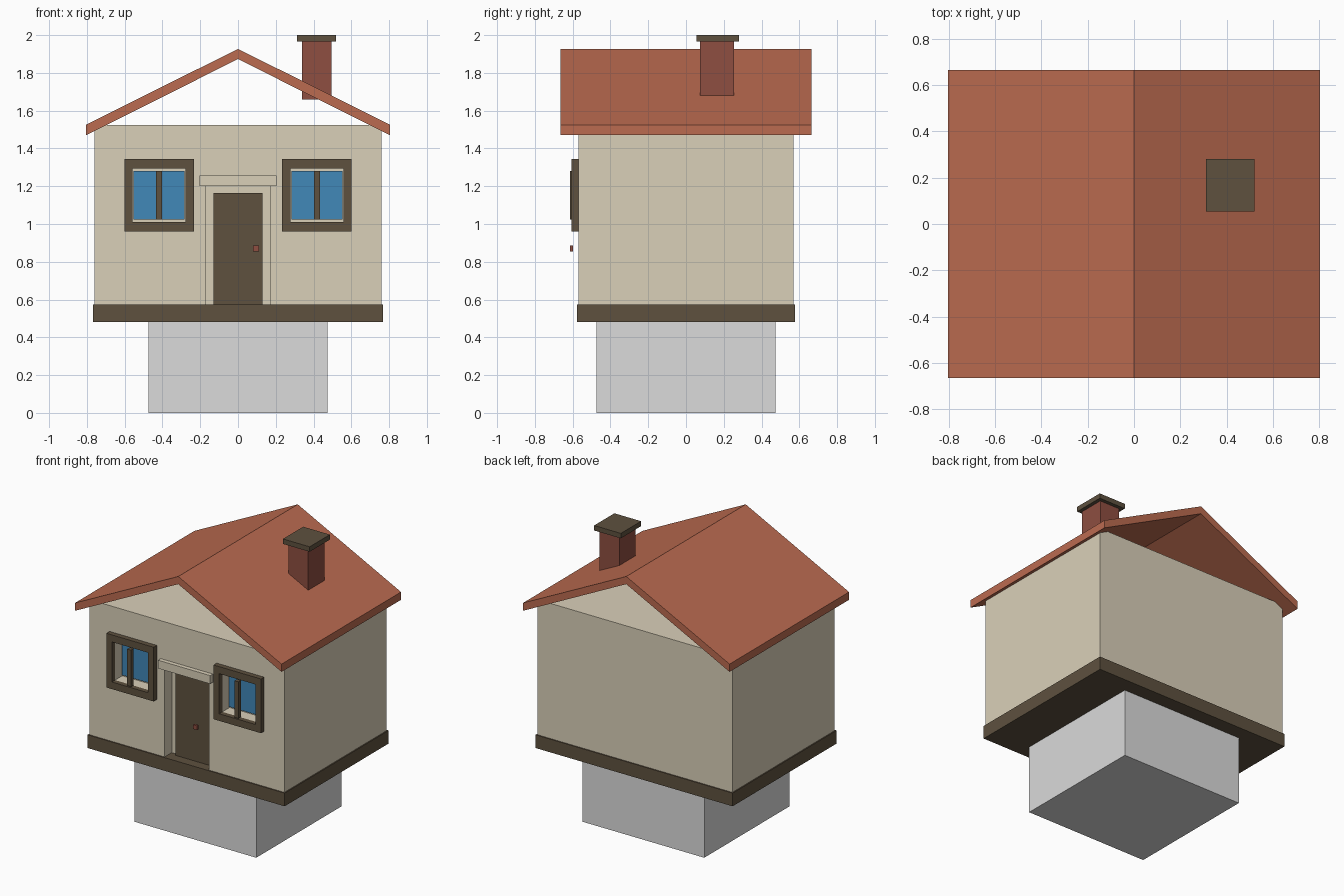
import bpy

if "Cube" in bpy.data.objects:
    bpy.data.objects.remove(bpy.data.objects["Cube"])


def linear(c):
    c /= 255
    return c / 12.92 if c <= 0.04045 else ((c + 0.055) / 1.055) ** 2.4


def material(name, rgb):
    m = bpy.data.materials.new(name)
    m.diffuse_color = (*[linear(c) for c in rgb], 1)
    m.use_nodes = True
    m.node_tree.nodes["Principled BSDF"].inputs["Base Color"].default_value = m.diffuse_color
    return m


GREY = material("pedestal grey", (219, 219, 219))
BEIGE = material("wall beige", (218, 208, 185))
BROWN = material("dark brown", (94, 81, 63))
TERRACOTTA = material("roof terracotta", (187, 107, 80))
BRICK = material("brick red", (142, 78, 65))
BLUE = material("glass blue", (65, 136, 185))


def mesh_object(name, verts, faces, mat):
    me = bpy.data.meshes.new(name)
    me.from_pydata(verts, [], faces)
    me.materials.append(mat)
    ob = bpy.data.objects.new(name, me)
    bpy.context.collection.objects.link(ob)
    return ob


def prism(name, profile, y0, y1, mat):
    """Extrude an xz profile (counter-clockwise from the front) along y."""
    n = len(profile)
    verts = [(x, y, z) for y in (y0, y1) for x, z in profile]
    faces = [tuple(range(n)), tuple(range(2 * n - 1, n - 1, -1))]
    faces += [(i, i + n, (i + 1) % n + n, (i + 1) % n) for i in range(n)]
    return mesh_object(name, verts, faces, mat)


def box(name, x0, x1, y0, y1, z0, z1, mat):
    return prism(name, [(x0, z0), (x1, z0), (x1, z1), (x0, z1)], y0, y1, mat)


def cut(target, cutter):
    mod = target.modifiers.new("recess", 'BOOLEAN')
    mod.operation = 'DIFFERENCE'
    mod.solver = 'EXACT'
    mod.object = cutter
    bpy.context.view_layer.objects.active = target
    bpy.ops.object.modifier_apply(modifier=mod.name)
    bpy.data.objects.remove(cutter)


def window_frame(name, cx, cz, outer, inner, y0, y1):
    """Rectangular ring; outer and inner are half sizes in x and z."""
    corners = [(-1, -1), (1, -1), (1, 1), (-1, 1)]
    verts = [(cx + sx * h[0], y, cz + sz * h[1])
             for y in (y0, y1) for h in (outer, inner) for sx, sz in corners]
    faces = []
    for i in range(4):
        j = (i + 1) % 4
        faces += [(i, j, j + 4, i + 4),              # front
                  (i + 8, i + 12, j + 12, j + 8),    # back
                  (i, i + 8, j + 8, j),              # outside
                  (i + 4, j + 4, j + 12, i + 12)]    # inside
    return mesh_object(name, verts, faces, BROWN)


# Pedestal and floor slab
box("pedestal", -0.475, 0.475, -0.475, 0.475, 0, 0.48, GREY)
box("floor_slab", -0.768, 0.768, -0.578, 0.578, 0.48, 0.573, BROWN)

# House body with door and window recesses
WALL, BACK = -0.57, -0.49
house = box("house_walls", -0.76, 0.76, WALL, 0.57, 0.573, 1.525, BEIGE)
cut(house, box("door_cutter", -0.173, 0.173, -0.7, BACK, 0.5, 1.2, BEIGE))

# Windows, one each side of the door
WX, WZ = 0.418, 1.152
for side, s in (("left", -1), ("right", 1)):
    cx = s * WX
    cut(house, box("window_cutter", cx - 0.141, cx + 0.141, -0.7, BACK,
                   WZ - 0.141, WZ + 0.141, BEIGE))
    window_frame(side + "_window_frame", cx, WZ, (0.184, 0.191),
                 (0.141, 0.141), -0.605, WALL)
    box(side + "_window_glass", cx - 0.134, cx + 0.134, -0.503, BACK,
        WZ - 0.129, WZ + 0.129, BLUE)
    box(side + "_window_mullion", cx - 0.015, cx + 0.015, -0.615, -0.585,
        WZ - 0.129, WZ + 0.129, BROWN)

# Door, knob and lintel
box("door", -0.131, 0.131, -0.51, BACK, 0.573, 1.165, BROWN)
box("door_knob", 0.08, 0.11, -0.615, -0.598, 0.855, 0.885, BRICK)
box("door_lintel", -0.203, 0.203, -0.6, WALL, 1.2, 1.258, BEIGE)

# Open gable roof, two slopes with constant thickness
prism("roof", [(-0.805, 1.47), (0, 1.873), (0.805, 1.47),
               (0.805, 1.525), (0, 1.927), (-0.805, 1.525)],
      -0.665, 0.665, TERRACOTTA)

# Chimney
box("chimney_stack", 0.34, 0.495, 0.075, 0.255, 1.66, 1.965, BRICK)
box("chimney_cap", 0.312, 0.52, 0.055, 0.28, 1.965, 2.0, BROWN)
